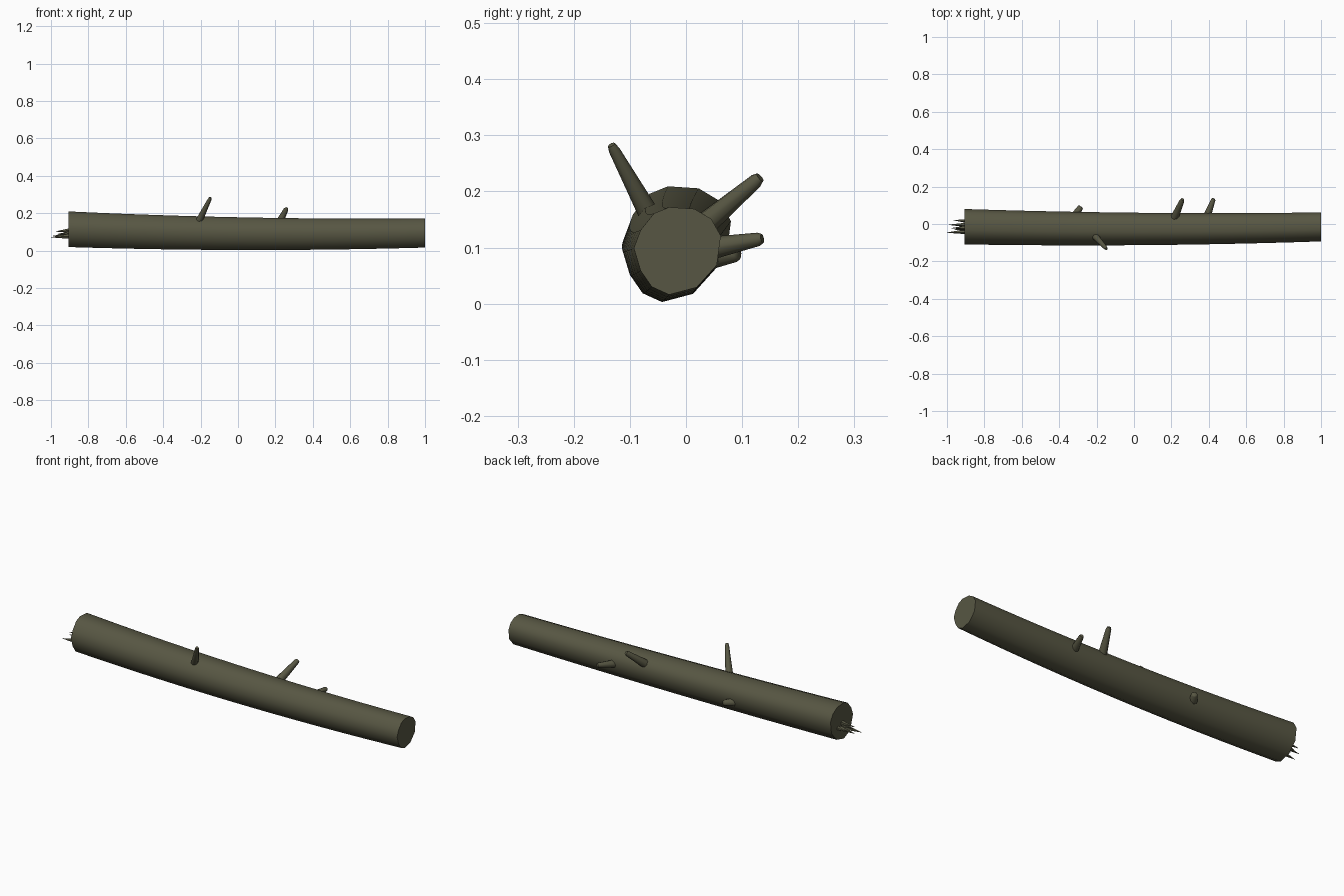
import bpy, bmesh, math
from mathutils import Vector

if "Cube" in bpy.data.objects:
    bpy.data.objects.remove(bpy.data.objects["Cube"])

bark = bpy.data.materials.new("olive bark")
bark.diffuse_color = (0.096, 0.094, 0.056, 1)
bark.use_nodes = True
bark.node_tree.nodes["Principled BSDF"].inputs["Base Color"].default_value = bark.diffuse_color


def finish(name, bm):
    bmesh.ops.recalc_face_normals(bm, faces=bm.faces)
    me = bpy.data.meshes.new(name)
    bm.to_mesh(me)
    bm.free()
    ob = bpy.data.objects.new(name, me)
    bpy.context.collection.objects.link(ob)
    me.materials.append(bark)
    bpy.ops.object.select_all(action='DESELECT')
    ob.select_set(True)
    bpy.context.view_layer.objects.active = ob
    bpy.ops.object.shade_smooth_by_angle(angle=math.radians(50))
    return ob


def loft(name, rings):
    bm = bmesh.new()
    vr = [[bm.verts.new(p) for p in r] for r in rings]
    n = len(vr[0])
    for a, b in zip(vr, vr[1:]):
        for i in range(n):
            j = (i + 1) % n
            bm.faces.new((a[i], a[j], b[j], b[i]))
    bm.faces.new(vr[0])
    bm.faces.new(vr[-1])
    return finish(name, bm)


def tapered(name, a, b, profile, sides=8):
    """Tapered rod from a to b; profile = (fraction along, radius) pairs."""
    a, b = Vector(a), Vector(b)
    q = (b - a).to_track_quat('Z', 'Y')
    rings = []
    for t, r in profile:
        c = a.lerp(b, t)
        rings.append([c + q @ Vector((r * math.cos(k * math.tau / sides),
                                      r * math.sin(k * math.tau / sides), 0))
                      for k in range(sides)])
    return loft(name, rings)


# Trunk: irregular section swept along a gently sagging, tapering line
section = [(0.077, 0.026), (0.060, 0.056), (0.030, 0.074), (-0.015, 0.077),
           (-0.042, 0.066), (-0.066, 0.036), (-0.078, 0.004), (-0.066, -0.036),
           (-0.046, -0.065), (-0.015, -0.079), (0.034, -0.066), (0.070, -0.026)]


def quad(x, left, mid, right):
    # parabola through values at x = -0.9, 0.05, 1.0
    t = (x - 0.05) / 0.95
    return mid + (right - left) / 2 * t + ((right + left) / 2 - mid) * t * t


rings = []
for i in range(13):
    x = -0.905 + 1.905 * i / 12
    s = quad(x, 1.22, 1.115, 1.0)
    cy = quad(x, -0.014, -0.026, -0.015)
    cz = quad(x, 0.115, 0.091, 0.095)
    rings.append([(x, cy + s * y, cz + s * z) for y, z in section])
loft("log_trunk", rings)

# Broken branch stubs
stubs = [((-0.215, -0.058, 0.145), (-0.147, -0.133, 0.283), 0.020, 0.010),
         ((0.215, 0.030, 0.138), (0.260, 0.132, 0.225), 0.022, 0.013),
         ((0.390, 0.040, 0.098), (0.426, 0.136, 0.116), 0.021, 0.012),
         ((-0.318, 0.040, 0.083), (-0.284, 0.093, 0.090), 0.023, 0.015)]
for k, (a, b, r0, r1) in enumerate(stubs):
    tapered(f"branch_stub_{k + 1}", a, b,
            [(0, r0), (0.93, r1), (1, r1 * 0.7)])

# Splinters on the broken end
tips = [(-1.0, -0.046, 0.071, 0.016), (-0.99, -0.004, 0.078, 0.014),
        (-0.965, 0.020, 0.088, 0.012), (-0.975, -0.022, 0.102, 0.014),
        (-0.96, -0.030, 0.086, 0.012)]
for k, (x, y, z, r) in enumerate(tips):
    tapered(f"splinter_{k + 1}", (-0.89, y * 0.85, z + 0.006), (x, y, z),
            [(0, r), (1, 0.0008)], 5)
